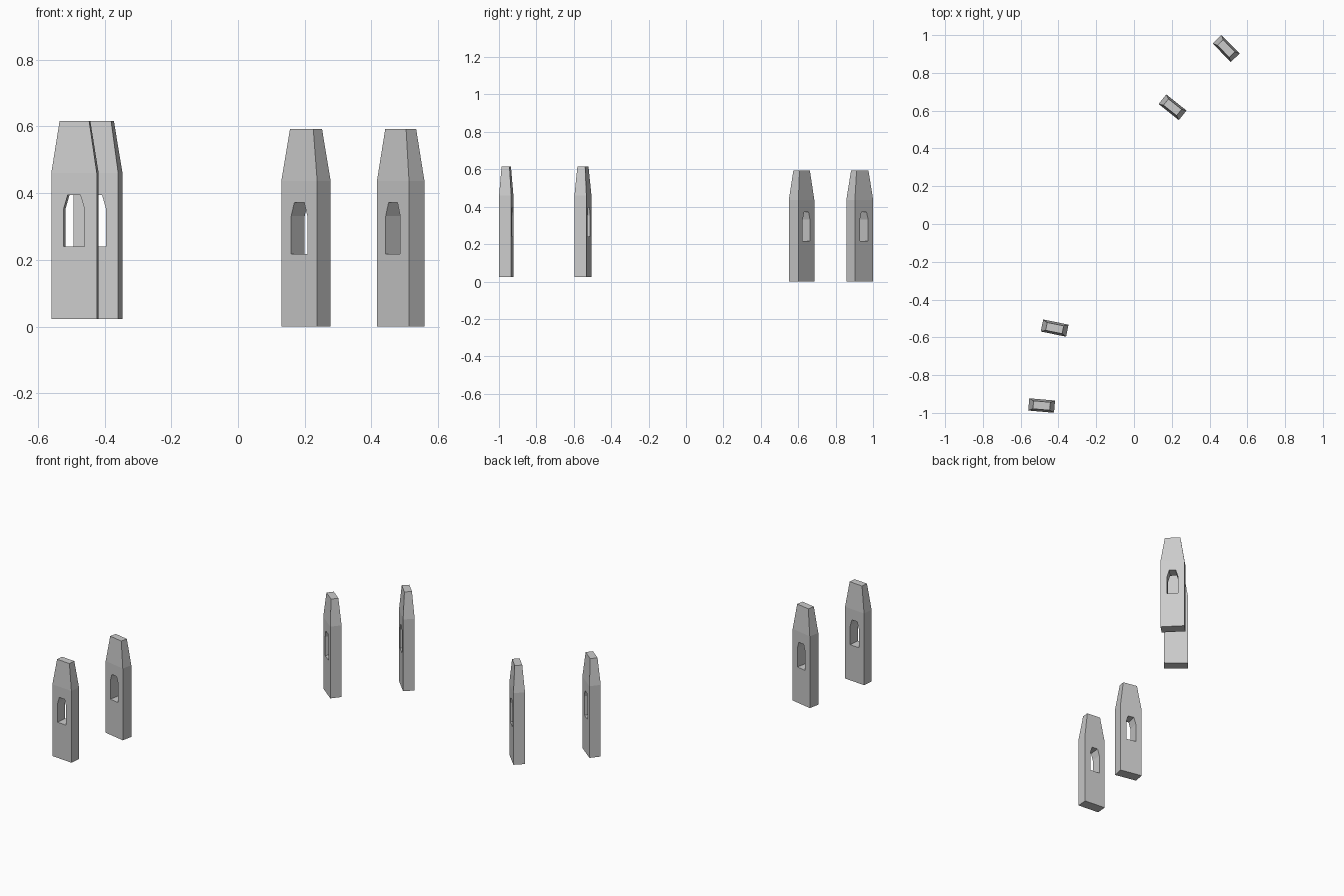
import bpy, bmesh
from math import radians

if "Cube" in bpy.data.objects:
    bpy.data.objects.remove(bpy.data.objects["Cube"])

W, D = 0.137, 0.065            # slab width and depth
SHOULDER, TOP, TAPER = 0.437, 0.593, 0.65


def loft(name, rings):
    """Closed flat-faced solid through rings of equal point count."""
    bm = bmesh.new()
    loops = [[bm.verts.new(p) for p in ring] for ring in rings]
    bm.faces.new(loops[0])
    bm.faces.new(loops[-1])
    n = len(loops[0])
    for a, b in zip(loops, loops[1:]):
        for i in range(n):
            j = (i + 1) % n
            bm.faces.new((a[i], a[j], b[j], b[i]))
    bmesh.ops.recalc_face_normals(bm, faces=bm.faces)
    mesh = bpy.data.meshes.new(name)
    bm.to_mesh(mesh)
    bm.free()
    ob = bpy.data.objects.new(name, mesh)
    bpy.context.collection.objects.link(ob)
    return ob


def rect(z, s):
    x, y = W / 2 * s, D / 2 * s
    return [(-x, -y, z), (x, -y, z), (x, y, z), (-x, y, z)]


# Slab body with tapered head
body = loft("slab", [rect(0, 1), rect(SHOULDER, 1), rect(TOP, TAPER)])

# Window with clipped upper corners, cut straight through
outline = [(-0.031, 0.217), (0.031, 0.217), (0.031, 0.331),
           (0.019, 0.372), (-0.019, 0.372), (-0.031, 0.331)]
cutter = loft("window_cutter", [[(x, y, z) for x, z in outline] for y in (-0.1, 0.1)])
cutter.hide_render = True
mod = body.modifiers.new("window", 'BOOLEAN')
mod.operation = 'DIFFERENCE'
mod.solver = 'EXACT'
mod.object = cutter
deps = bpy.context.evaluated_depsgraph_get()
slab_mesh = bpy.data.meshes.new_from_object(body.evaluated_get(deps))
slab_mesh.name = "windowed_slab"
bpy.data.objects.remove(body)
bpy.data.objects.remove(cutter)

# Four standing slabs: position and turn
for name, loc, turn in [
    ("post_back_outer", (0.488, 0.929, 0), -45.5),
    ("post_back_inner", (0.204, 0.618, 0), -38.5),
    ("post_front_inner", (-0.420, -0.551, 0.023), -11.5),
    ("post_front_outer", (-0.489, -0.961, 0.023), -5),
]:
    ob = bpy.data.objects.new(name, slab_mesh)
    ob.location = loc
    ob.rotation_euler.z = radians(turn)
    bpy.context.collection.objects.link(ob)
